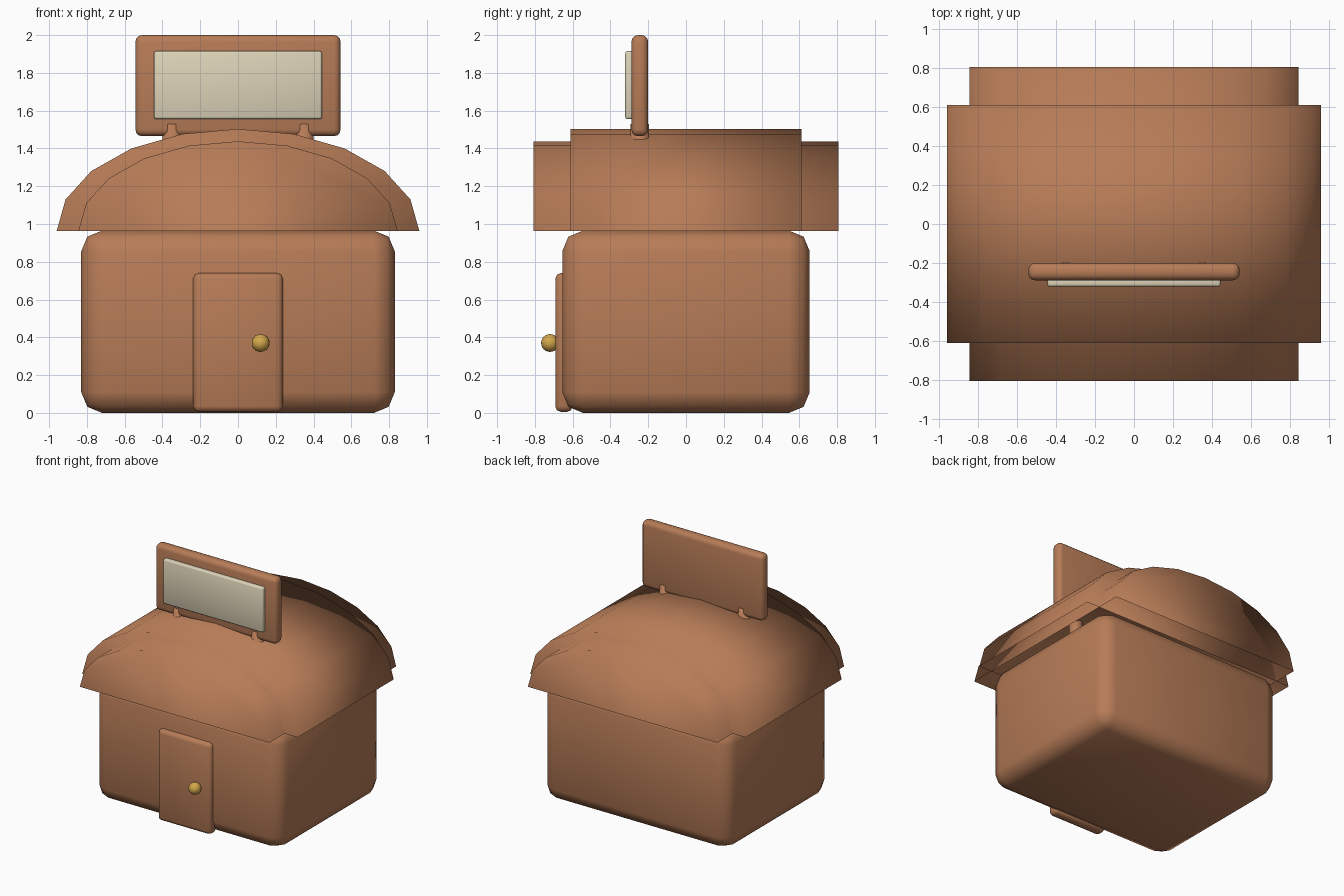
import bpy, bmesh, math
from mathutils import Matrix

cube = bpy.data.objects.get("Cube")
if cube:
    bpy.data.objects.remove(cube, do_unlink=True)


def material(name, rgb):
    mat = bpy.data.materials.new(name)
    mat.use_nodes = True
    color = (*rgb, 1)
    mat.diffuse_color = color
    mat.node_tree.nodes["Principled BSDF"].inputs["Base Color"].default_value = color
    return mat


brown = material("warm_brown", (0.47, 0.2, 0.095))
cream = material("cream", (0.72, 0.65, 0.48))
gold = material("gold", (0.66, 0.39, 0.07))


def add_object(name, bm, mat):
    """Turn a bmesh into a fully smooth-shaded object."""
    bmesh.ops.recalc_face_normals(bm, faces=bm.faces[:])
    for face in bm.faces:
        face.smooth = True
    mesh = bpy.data.meshes.new(name)
    bm.to_mesh(mesh)
    bm.free()
    mesh.materials.append(mat)
    obj = bpy.data.objects.new(name, mesh)
    bpy.context.collection.objects.link(obj)
    return obj


def rounded_box(name, low, high, radius, segments, mat):
    size = [h - l for l, h in zip(low, high)]
    centre = [(h + l) / 2 for l, h in zip(low, high)]
    bm = bmesh.new()
    bmesh.ops.create_cube(bm, size=1)
    bmesh.ops.scale(bm, vec=size, verts=bm.verts)
    bmesh.ops.translate(bm, vec=centre, verts=bm.verts)
    bmesh.ops.bevel(bm, geom=bm.edges[:], offset=radius, offset_type='OFFSET',
                    segments=segments, profile=0.5, affect='EDGES')
    return add_object(name, bm, mat)


def vault(name, half_width, height, half_depth, base):
    """Half of an elliptical cylinder, closed at the ends and open below."""
    steps = 10
    bm = bmesh.new()
    rims = []
    for y in (-half_depth, half_depth):
        rims.append([bm.verts.new((half_width * math.cos(math.pi * i / steps), y,
                                   base + height * math.sin(math.pi * i / steps)))
                     for i in range(steps + 1)])
    front, back = rims
    for i in range(steps):
        bm.faces.new((front[i], front[i + 1], back[i + 1], back[i]))
    bm.faces.new(front)
    bm.faces.new(back[::-1])
    obj = add_object(name, bm, brown)
    if obj.data.polygons[steps // 2].normal.z < 0:
        obj.data.flip_normals()
    return obj


# House body and door
rounded_box("house_body", (-0.83, -0.655, 0), (0.83, 0.655, 0.965), 0.11, 2, brown)
rounded_box("door", (-0.237, -0.692, 0.005), (0.237, -0.6, 0.74), 0.03, 2, brown)

# Door knob
bm = bmesh.new()
bmesh.ops.create_uvsphere(bm, u_segments=20, v_segments=12, radius=0.047,
                          matrix=Matrix.Translation((0.12, -0.72, 0.37)))
add_object("door_knob", bm, gold)

# Two overlapping roof vaults
vault("roof_wide", 0.96, 0.54, 0.612, 0.963)
vault("roof_long", 0.845, 0.475, 0.807, 0.963)

# Sign board with its panel
rounded_box("sign_board", (-0.543, -0.289, 1.465), (0.543, -0.2, 2), 0.035, 3, brown)
rounded_box("sign_panel", (-0.445, -0.322, 1.555), (0.445, -0.275, 1.915), 0.012, 2, cream)

# Posts that hold the sign
for side, x in (("left", 0.35), ("right", -0.35)):
    bm = bmesh.new()
    bmesh.ops.create_cone(bm, cap_ends=True, segments=16, radius1=0.05, radius2=0.05,
                          depth=0.43, matrix=Matrix.Translation((x, -0.245, 1.315)))
    add_object("sign_post_" + side, bm, brown)
